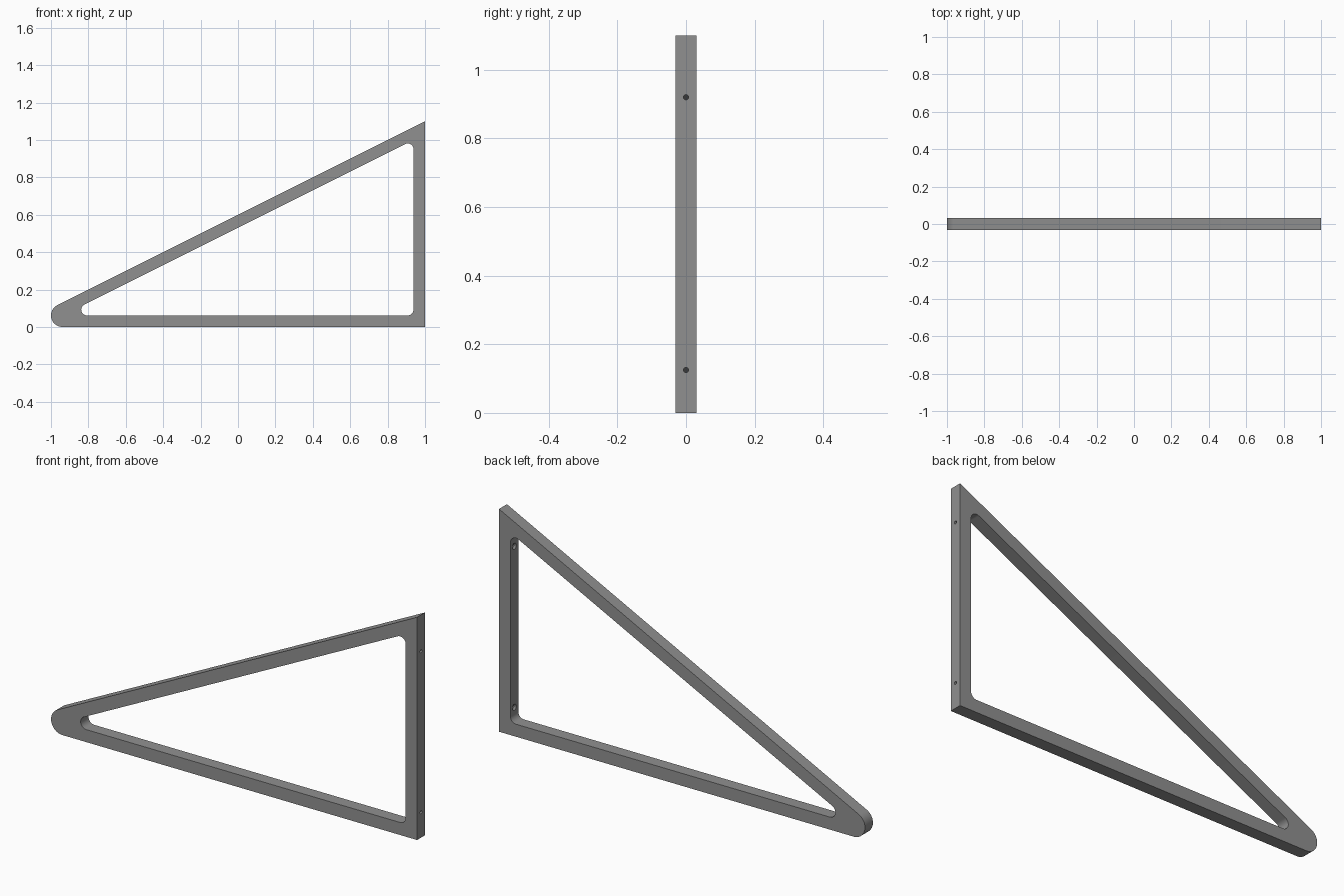
import bpy, bmesh, math
from mathutils import Vector

if "Cube" in bpy.data.objects:
    bpy.data.objects.remove(bpy.data.objects["Cube"])

T = 0.0618          # bar width, also the nose radius
HALF = T / 2        # half depth of the bracket


def rounded(corners, steps=14):
    """Closed x-z outline from (x, z, radius) corners."""
    pts = []
    n = len(corners)
    for i, (x, z, r) in enumerate(corners):
        p = Vector((x, z))
        if r == 0:
            pts.append(p)
            continue
        a = (Vector(corners[i - 1][:2]) - p).normalized()
        b = (Vector(corners[(i + 1) % n][:2]) - p).normalized()
        half = a.angle(b) / 2
        centre = p + (a + b).normalized() * r / math.sin(half)
        start = p + a * r / math.tan(half) - centre
        end = p + b * r / math.tan(half) - centre
        sweep = start.angle_signed(end)
        for k in range(steps + 1):
            t = -sweep * k / steps
            c, s = math.cos(t), math.sin(t)
            pts.append(centre + Vector((start.x * c - start.y * s, start.x * s + start.y * c)))
    return pts


def loft(name, rings):
    """Solid through matching rings of points, capped at both ends."""
    bm = bmesh.new()
    loops = [[bm.verts.new(p) for p in ring] for ring in rings]
    n = len(loops[0])
    for a, b in zip(loops, loops[1:]):
        for i in range(n):
            j = (i + 1) % n
            bm.faces.new((a[i], a[j], b[j], b[i]))
    bm.faces.new(loops[0][::-1])
    bm.faces.new(loops[-1])
    bmesh.ops.recalc_face_normals(bm, faces=bm.faces)
    mesh = bpy.data.meshes.new(name)
    bm.to_mesh(mesh)
    bm.free()
    obj = bpy.data.objects.new(name, mesh)
    bpy.context.collection.objects.link(obj)
    return obj


def prism(name, outline, half):
    return loft(name, [[(p.x, y, p.y) for p in outline] for y in (-half, half)])


def screw_hole(name, z):
    """Straight hole through the upright with a countersink on the inner side."""
    x = 1 - T
    rings = []
    for px, r in ((x - 0.008, 0.0235), (x + 0.008, 0.0075), (1.02, 0.0075)):
        angles = [math.tau * i / 24 for i in range(24)]
        rings.append([(px, r * math.cos(a), z + r * math.sin(a)) for a in angles])
    return loft(name, rings)


# Triangular bracket with a round nose
bracket = prism("bracket", rounded([(-1.2, 0, T), (1, 0, 0), (1, 1.1, 0)]), HALF)

# Inner opening at an even bar width, with rounded corners
xr = 1 - T
top_line = 0.6 - T * math.sqrt(1.25)
opening = rounded([((T - top_line) * 2, T, HALF), (xr, T, HALF),
                   (xr, top_line + 0.5 * xr, HALF)])
cutters = [prism("opening_cutter", opening, 0.1),
           screw_hole("lower_screw_cutter", 0.125),
           screw_hole("upper_screw_cutter", 0.92)]

bpy.context.view_layer.objects.active = bracket
bracket.select_set(True)
for cutter in cutters:
    cutter.hide_render = True
    mod = bracket.modifiers.new(cutter.name, 'BOOLEAN')
    mod.operation = 'DIFFERENCE'
    mod.solver = 'EXACT'
    mod.object = cutter
    bpy.ops.object.modifier_apply(modifier=mod.name)
    bpy.data.objects.remove(cutter)

# Grey finish
grey = bpy.data.materials.new("grey")
grey.diffuse_color = (0.28, 0.28, 0.28, 1)
grey.use_nodes = True
grey.node_tree.nodes["Principled BSDF"].inputs["Base Color"].default_value = grey.diffuse_color
bracket.data.materials.clear()
bracket.data.materials.append(grey)
bpy.ops.object.shade_smooth_by_angle(angle=math.radians(30))
